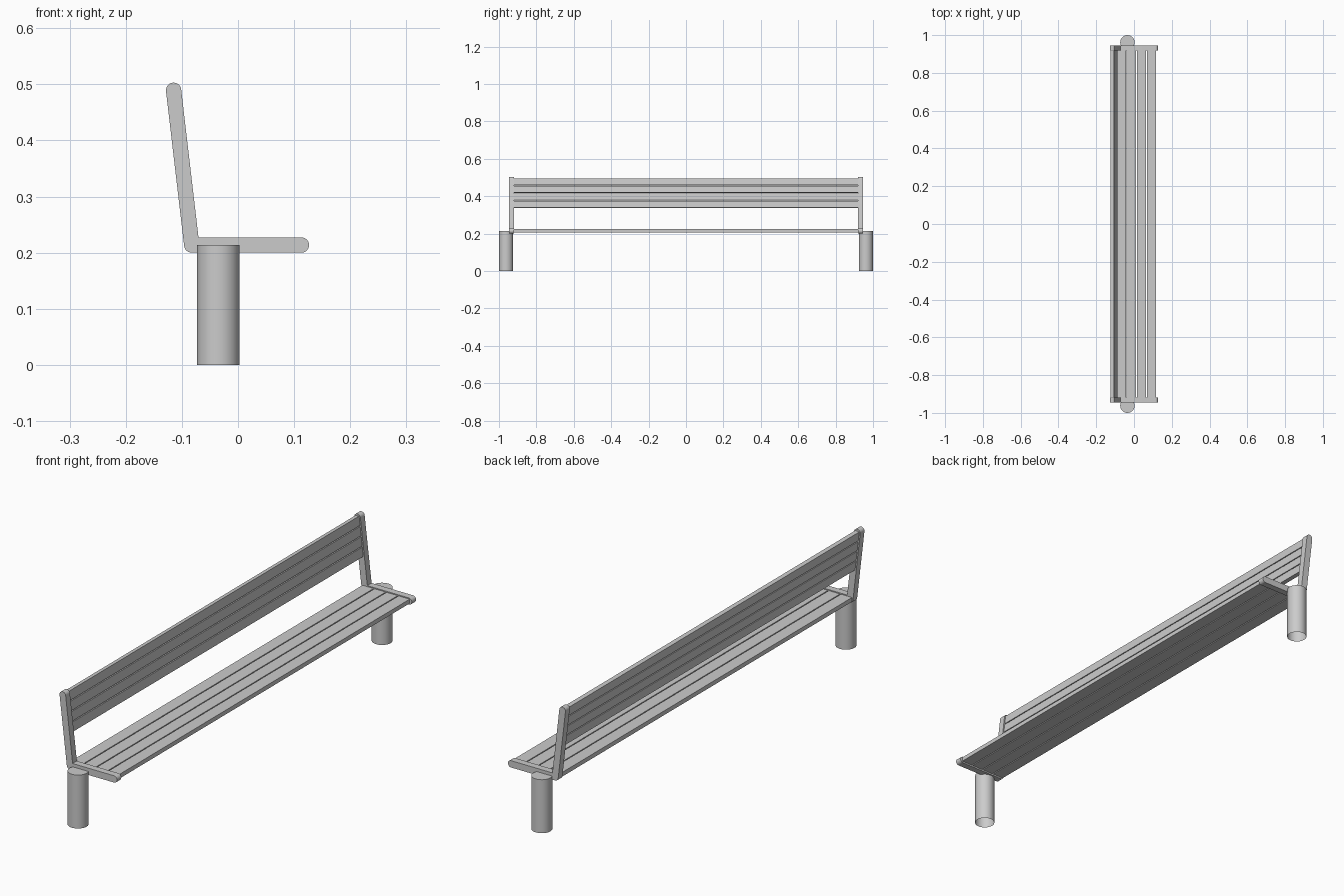
import bpy, bmesh
from math import sin, cos, pi, atan2
from mathutils import Vector, Matrix

if "Cube" in bpy.data.objects:
    bpy.data.objects.remove(bpy.data.objects["Cube"])

R = 0.0136                             # half width of the frame bar
CORNER = Vector((-0.0825, 0.2135))     # (x, z) where seat and back bars meet
TOP = Vector((-0.1148, 0.4893))
TIP = Vector((0.1130, 0.2135))
BACK_DIR = (TOP - CORNER).normalized()
TILT = atan2(BACK_DIR.y, BACK_DIR.x)


def finish(name, bm, mirror=False):
    bmesh.ops.recalc_face_normals(bm, faces=bm.faces)
    me = bpy.data.meshes.new(name)
    bm.to_mesh(me)
    bm.free()
    ob = bpy.data.objects.new(name, me)
    bpy.context.collection.objects.link(ob)
    if mirror:
        ob.modifiers.new("mirror", 'MIRROR').use_axis = (False, True, False)
    bpy.ops.object.select_all(action='DESELECT')
    ob.select_set(True)
    bpy.context.view_layer.objects.active = ob
    bpy.ops.object.shade_smooth_by_angle(angle=0.6)
    return ob


def arc(c, start, end, n):
    return [c + R * Vector((cos(start + (end - start) * i / n),
                            sin(start + (end - start) * i / n))) for i in range(n + 1)]


# L-shaped end frames with rounded ends and a crisp inner corner
right = Vector((BACK_DIR.y, -BACK_DIR.x)) * R
inner_z = CORNER.y + R
t = (inner_z - (CORNER + right).y) / BACK_DIR.y
inner = CORNER + right + BACK_DIR * t
outline = (arc(TIP, -pi / 2, pi / 2, 14) + [inner]
           + arc(TOP, TILT - pi / 2, TILT + pi / 2, 14)
           + arc(CORNER, TILT + pi / 2, 1.5 * pi, 10))
bm = bmesh.new()
face = bm.faces.new([bm.verts.new((p.x, 0.919, p.y)) for p in outline])
ext = bmesh.ops.extrude_face_region(bm, geom=[face])
bmesh.ops.translate(bm, vec=(0, 0.027, 0),
                    verts=[v for v in ext["geom"] if isinstance(v, bmesh.types.BMVert)])
finish("end_frame", bm, mirror=True)

# Round legs, closed on top and open underneath
bm = bmesh.new()
bmesh.ops.create_cone(bm, cap_ends=True, segments=40, radius1=0.038, radius2=0.038,
                      depth=0.214, matrix=Matrix.Translation((-0.035, 0.962, 0.107)))
bottom = [f for f in bm.faces if f.calc_center_median().z < 0.001]
bmesh.ops.delete(bm, geom=bottom, context='FACES_ONLY')
finish("leg", bm, mirror=True)


# Long slats laid along a bar line
def slat(name, origin, direction, start, width, thick):
    c = origin + direction * (start + width / 2)
    bm = bmesh.new()
    m = (Matrix.Translation((c.x, 0, c.y))
         @ Matrix.Rotation(-atan2(direction.y, direction.x), 4, 'Y')
         @ Matrix.Diagonal((width, 1.842, thick, 1)))
    bmesh.ops.create_cube(bm, size=1, matrix=m)
    finish(name, bm)


GAP = 0.004
for i in range(4):
    slat(f"seat_slat_{i + 1}", Vector((-0.092, 0.2145)), Vector((1, 0)),
         i * 0.0533, 0.0533 - GAP, 0.017)
    slat(f"back_slat_{i + 1}", CORNER, BACK_DIR,
         0.125 + i * 0.0405, 0.0405 - GAP, 0.017)
